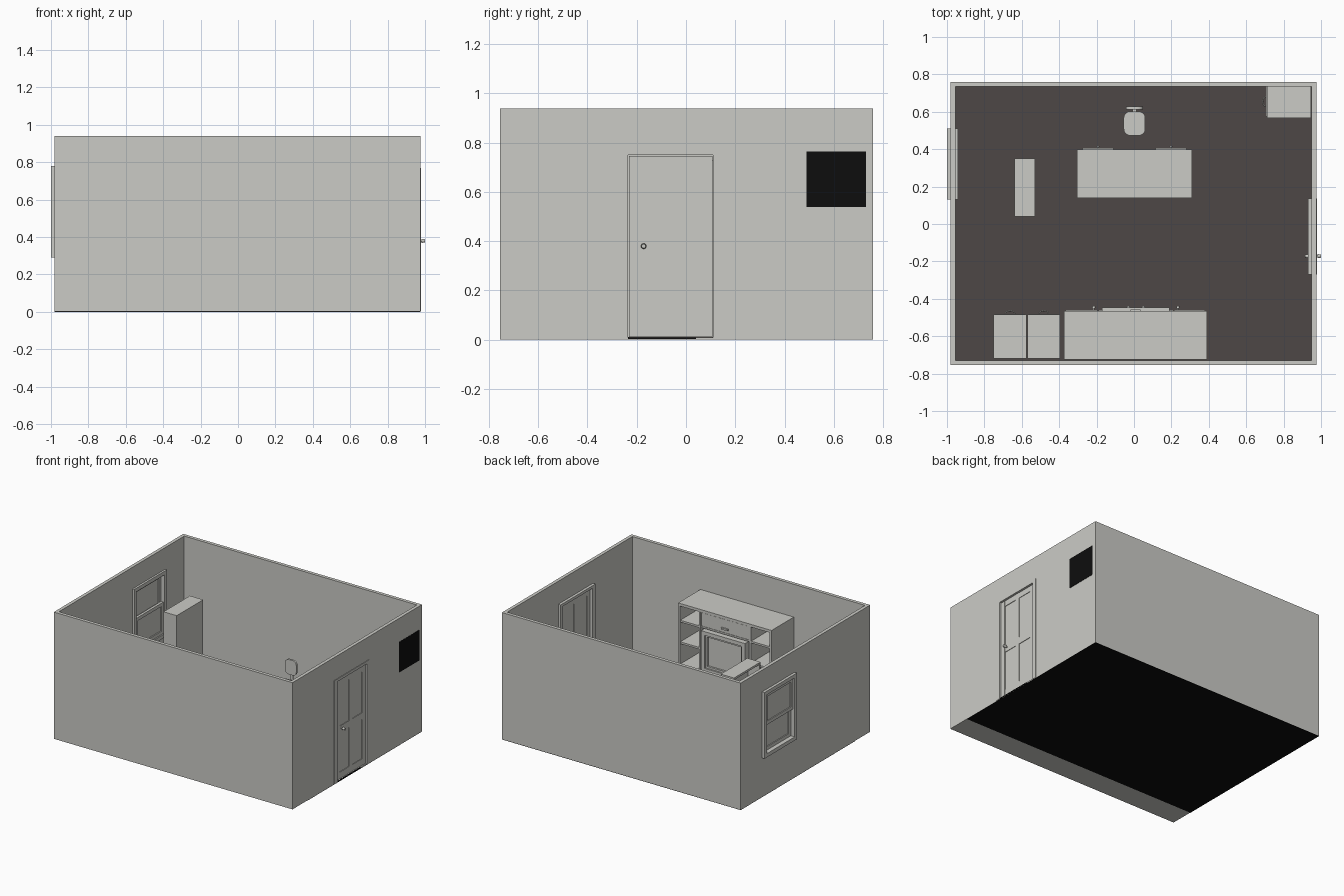
import bpy, bmesh, math
from mathutils import Vector, Matrix

if "Cube" in bpy.data.objects:
    bpy.data.objects.remove(bpy.data.objects["Cube"])

def mat(name, c):
    m = bpy.data.materials.new(name)
    m.diffuse_color = (*c, 1)
    m.use_nodes = True
    m.node_tree.nodes["Principled BSDF"].inputs["Base Color"].default_value = m.diffuse_color
    return m

GREY = mat("warm grey", (0.60, 0.60, 0.565))
BROWN = mat("dark brown floor", (0.076, 0.063, 0.061))
BLACK = mat("black", (0.004, 0.004, 0.004))

def finish(name, bm, m=GREY, M=None):
    if M is not None:
        bm.transform(M)
    bmesh.ops.recalc_face_normals(bm, faces=bm.faces)
    me = bpy.data.meshes.new(name)
    bm.to_mesh(me)
    bm.free()
    me.materials.append(m)
    ob = bpy.data.objects.new(name, me)
    bpy.context.collection.objects.link(ob)
    return ob

def add_box(bm, x0, x1, y0, y1, z0, z1):
    c = Matrix.Translation(((x0 + x1) / 2, (y0 + y1) / 2, (z0 + z1) / 2))
    bmesh.ops.create_cube(bm, size=1, matrix=c @ Matrix.Diagonal((x1 - x0, y1 - y0, z1 - z0, 1)))

def boxes(name, *bs, m=GREY, M=None):
    bm = bmesh.new()
    for b in bs:
        add_box(bm, *b)
    return finish(name, bm, m, M)

def rod(name, a, b, r, r2=None, n=16, M=None):
    a, b = Vector(a), Vector(b)
    q = (b - a).to_track_quat('Z', 'Y').to_matrix().to_4x4()
    bm = bmesh.new()
    bmesh.ops.create_cone(bm, cap_ends=True, segments=n, radius1=r, radius2=r if r2 is None else r2,
                          depth=(b - a).length, matrix=Matrix.Translation((a + b) / 2) @ q)
    return finish(name, bm, GREY, M)

def knob(name, p, d, r=0.010, length=0.02):
    p, d = Vector(p), Vector(d)
    rod(name + "_stem", p, p + d * length * 0.6, r * 0.5)
    rod(name + "_head", p + d * length * 0.5, p + d * length, r, r * 0.75)

def cut(ob, *bs):
    for b in bs:
        c = boxes("cutter", b)
        md = ob.modifiers.new("cut", 'BOOLEAN')
        md.operation, md.solver, md.object = 'DIFFERENCE', 'EXACT', c
        bpy.context.view_layer.objects.active = ob
        bpy.ops.object.modifier_apply(modifier=md.name)
        bpy.data.objects.remove(c)

# room shell with door and window openings
DY0, DY1, DZ = -0.235, 0.11, 0.75
walls = boxes("walls", (-0.98, 0.975, -0.755, 0.76, 0.002, 0.94))
cut(walls, (-0.955, 0.95, -0.73, 0.735, 0.008, 1.1),
    (0.90, 1.1, DY0, DY1, 0.010, DZ),
    (-1.1, -0.90, 0.155, 0.485, 0.315, 0.755))
boxes("floor", (-0.955, 0.95, -0.73, 0.735, 0.007, 0.012), m=BROWN)
boxes("underside", (-0.98, 0.975, -0.58, 0.76, 0.0, 0.003), m=BLACK)
boxes("wall_panel", (0.972, 0.977, 0.49, 0.73, 0.54, 0.765), m=BLACK)

# door: casing on both sides, recessed leaf with four panels
for side, x0, x1 in (("inner", 0.93, 0.951), ("outer", 0.974, 0.979)):
    boxes("door_casing_" + side, (x0, x1, -0.27, DY0, 0.004, 0.77), (x0, x1, DY1, 0.137, 0.004, 0.77),
          (x0, x1, DY0, DY1, DZ, 0.77))
boxes("door_leaf", (0.953, 0.963, DY0 + 0.003, DY1 - 0.002, 0.012, 0.746))
stiles = []
for y0, y1 in ((DY0 + 0.003, -0.195), (-0.085, -0.045), (0.07, DY1 - 0.002)):
    stiles.append((0.948, 0.968, y0, y1, 0.012, 0.746))
for z0, z1 in ((0.012, 0.06), (0.35, 0.40), (0.705, 0.746)):
    for y0, y1 in ((-0.195, -0.085), (-0.045, 0.07)):
        stiles.append((0.949, 0.967, y0, y1, z0, z1))
boxes("door_rails", *stiles)
boxes("threshold", (0.97, 0.977, DY0, 0.04, 0.003, 0.010), m=BLACK)
for d in (-1, 1):
    knob("door_knob", (0.957 + d * 0.008, -0.172, 0.38), (d, 0, 0), 0.011, 0.034)

# double-hung window
def frame(name, x0, x1, y0, y1, z0, z1, w):
    boxes(name, (x0, x1, y0, y0 + w, z0, z1), (x0, x1, y1 - w, y1, z0, z1),
          (x0, x1, y0 + w, y1 - w, z0, z0 + w), (x0, x1, y0 + w, y1 - w, z1 - w, z1))

frame("window_frame", -1.0, -0.94, 0.13, 0.51, 0.29, 0.78, 0.027)
frame("upper_sash", -0.987, -0.968, 0.157, 0.483, 0.52, 0.753, 0.025)
frame("lower_sash", -0.968, -0.949, 0.157, 0.483, 0.317, 0.55, 0.025)
boxes("upper_glass", (-0.980, -0.976, 0.17, 0.47, 0.53, 0.74))
boxes("lower_glass", (-0.961, -0.957, 0.17, 0.47, 0.33, 0.54))

# bookcase, open toward the window
bx = [(-0.545, -0.53, 0.04, 0.35, 0.012, 0.73)]
bx += [(-0.64, -0.545, y, y + 0.015, 0.012, 0.73) for y in (0.04, 0.335)]
bx += [(-0.638, -0.545, 0.055, 0.335, z, z + 0.015) for z in (0.03, 0.2, 0.37, 0.54, 0.715)]
boxes("bookcase", *bx)

# media unit: side shelves, centre compartment, lower cupboards
X0, X1, Y0, Y1 = -0.375, 0.39, -0.725, -0.465
u = [(X0, X1, Y0, Y0 + 0.012, 0.012, 0.68), (X0, X1, Y0, Y1, 0.68, 0.70),
     (X0, X1, Y0 + 0.012, Y1, 0.012, 0.04), (X0, X1, Y0 + 0.012, Y1, 0.235, 0.25)]
for x in (X0, -0.205, 0.205, X1 - 0.015):
    u.append((x, x + 0.015, Y0 + 0.012, Y1, 0.04, 0.68))
for z in (0.40, 0.56):
    u += [(X0 + 0.015, -0.205, Y0 + 0.012, Y1 - 0.004, z, z + 0.014),
          (0.22, X1 - 0.015, Y0 + 0.012, Y1 - 0.004, z, z + 0.014)]
u.append((-0.19, 0.205, Y0 + 0.012, Y1 - 0.004, 0.565, 0.577))
boxes("media_unit", *u)
boxes("media_flap", (-0.187, 0.202, Y1 - 0.016, Y1 - 0.004, 0.579, 0.677))
boxes("media_flap_handle", (-0.02, 0.035, Y1 - 0.004, Y1 + 0.008, 0.602, 0.614))
for i, (x0, x1, k) in enumerate(((X0 + 0.01, -0.195, -0.215), (-0.19, 0.005, -0.03),
                                 (0.01, 0.21, 0.05), (0.215, X1 - 0.01, 0.235))):
    boxes("cupboard_door", (x0, x1, Y1 - 0.002, Y1 + 0.004, 0.04, 0.235))
    knob("cupboard_knob", (k, Y1 + 0.004, 0.15), (0, 1, 0), 0.010, 0.022)

# television: stepped front frame, recessed screen, tapering body
def ring(name, x0, x1, z0, z1, w, y0, y1):
    boxes(name, (x0, x0 + w, y0, y1, z0, z1), (x1 - w, x1, y0, y1, z0, z1),
          (x0 + w, x1 - w, y0, y1, z0, z0 + w), (x0 + w, x1 - w, y0, y1, z1 - w, z1))

ring("tv_frame", -0.17, 0.19, 0.255, 0.555, 0.028, -0.50, -0.447)
ring("tv_bezel", -0.142, 0.162, 0.283, 0.527, 0.014, -0.50, -0.458)
boxes("tv_screen", (-0.14, 0.16, -0.50, -0.472, 0.285, 0.525))
tv = boxes("tv_body", (-0.165, 0.185, -0.69, -0.50, 0.26, 0.55))
for v in tv.data.vertices:
    if v.co.y < -0.6:
        v.co.x = 0.01 + (v.co.x - 0.01) * 0.6
        v.co.z = 0.38 + (v.co.z - 0.38) * 0.6

# filing cabinets, built facing +y around their own origin
def filing_cabinet(x, y, angle):
    M = Matrix.Translation((x, y, 0)) @ Matrix.Rotation(angle, 4, 'Z')
    boxes("filing_cabinet", (-0.0875, 0.0875, -0.12, 0.115, 0.012, 0.30), M=M)
    for z0, z1 in ((0.025, 0.152), (0.162, 0.29)):
        boxes("file_drawer", (-0.08, 0.08, 0.114, 0.12, z0, z1), M=M)
        zc = (z0 + z1) / 2 + 0.02
        arc = [(0.026 * math.cos(t * math.pi / 6), 0.119 + 0.018 * math.sin(t * math.pi / 6), zc)
               for t in range(7)]
        for a, b in zip(arc, arc[1:]):
            rod("drawer_handle", a, b, 0.0035, n=8, M=M)

filing_cabinet(-0.6625, -0.60, 0)
filing_cabinet(-0.4825, -0.60, 0)
filing_cabinet(0.825, 0.655, math.pi / 2)

# desk with two drawer pedestals facing the chair
boxes("desk_top", (-0.305, 0.31, 0.14, 0.397, 0.262, 0.282))
boxes("desk_modesty_panel", (-0.10, 0.105, 0.155, 0.167, 0.08, 0.262))
for x0, x1 in ((-0.29, -0.095), (0.10, 0.295)):
    boxes("desk_pedestal", (x0, x1, 0.15, 0.393, 0.012, 0.262))
    for z0, z1 in ((0.025, 0.115), (0.122, 0.187), (0.194, 0.256)):
        boxes("desk_drawer", (x0 + 0.014, x1 - 0.014, 0.39, 0.405, z0, z1))
        knob("desk_knob", ((x0 + x1) / 2, 0.405, (z0 + z1) / 2), (0, 1, 0), 0.009, 0.013)

# office chair: rounded seat and back, column, small star base
def pad(name, b, r, axis):
    bm = bmesh.new()
    add_box(bm, *b)
    es = [e for e in bm.edges if abs((e.verts[0].co - e.verts[1].co).normalized()[axis]) > 0.9]
    bmesh.ops.bevel(bm, geom=es, offset=r, segments=5, profile=0.5, affect='EDGES')
    return finish(name, bm)

pad("chair_seat", (-0.055, 0.06, 0.473, 0.602, 0.163, 0.185), 0.035, 2)
pad("chair_back", (-0.044, 0.048, 0.613, 0.627, 0.215, 0.325), 0.03, 1)
boxes("chair_back_post", (-0.009, 0.013, 0.626, 0.632, 0.155, 0.27), (-0.009, 0.013, 0.56, 0.632, 0.155, 0.162))
rod("chair_column", (0.002, 0.54, 0.04), (0.002, 0.54, 0.164), 0.009)
for i in range(5):
    a = math.radians(90 + 72 * i)
    ex, ey = 0.002 + 0.05 * math.cos(a), 0.54 + 0.05 * math.sin(a)
    rod("chair_base_arm", (0.002, 0.54, 0.048), (ex, ey, 0.032), 0.006, 0.004, 8)
    rod("chair_caster", (ex - 0.005, ey, 0.022), (ex + 0.005, ey, 0.022), 0.010, n=12)

# smooth the round parts, keeping sharp edges
for ob in bpy.data.objects:
    ob.select_set(any(w in ob.name for w in ("knob", "handle", "chair")))
    if ob.select_get():
        bpy.context.view_layer.objects.active = ob
bpy.ops.object.shade_smooth_by_angle()
